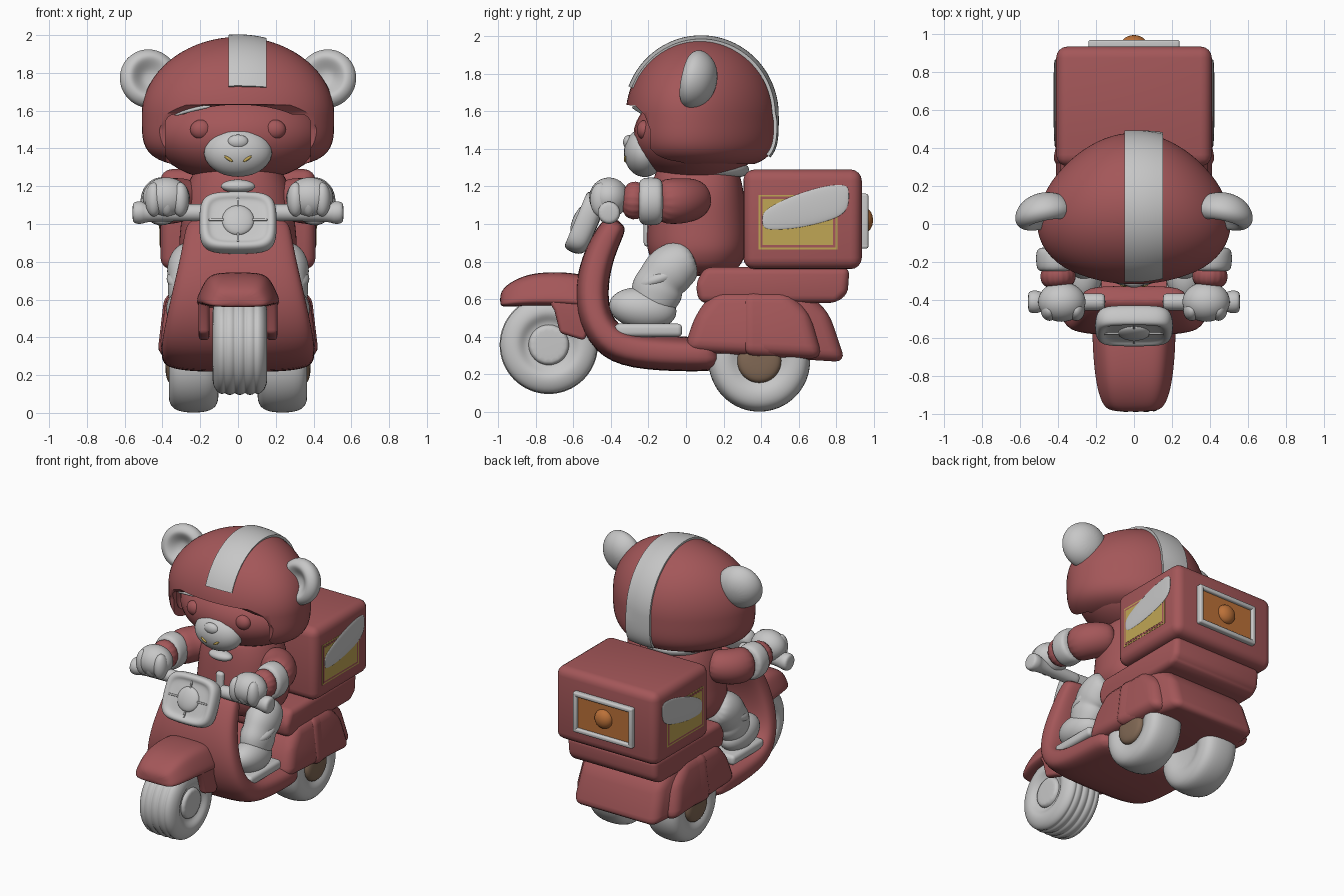
import bpy, bmesh, math
from mathutils import Vector, Matrix

cube = bpy.data.objects.get("Cube")
if cube:
    bpy.data.objects.remove(cube)


def material(name, rgb):
    m = bpy.data.materials.new(name)
    m.use_nodes = True
    m.diffuse_color = (*rgb, 1)
    m.node_tree.nodes["Principled BSDF"].inputs["Base Color"].default_value = (*rgb, 1)
    return m


RED = material("dusty red", (0.37, 0.095, 0.1))
GREY = material("light grey", (0.57, 0.57, 0.57))
YELLOW = material("mustard yellow", (0.53, 0.38, 0.09))
ORANGE = material("burnt orange", (0.5, 0.165, 0.04))
BROWN = material("hub brown", (0.22, 0.14, 0.09))


def finish(ob, mat, angle=40):
    # apply modifiers, colour the part and smooth it
    bpy.ops.object.select_all(action="DESELECT")
    ob.select_set(True)
    bpy.context.view_layer.objects.active = ob
    bpy.ops.object.convert(target="MESH")
    ob.data.materials.clear()
    ob.data.materials.append(mat)
    bpy.ops.object.shade_smooth_by_angle(angle=math.radians(angle))
    return ob


def mesh_object(name, bm):
    bmesh.ops.recalc_face_normals(bm, faces=bm.faces)
    me = bpy.data.meshes.new(name)
    bm.to_mesh(me)
    bm.free()
    ob = bpy.data.objects.new(name, me)
    bpy.context.collection.objects.link(ob)
    return ob


def bevel(ob, width):
    b = ob.modifiers.new("bevel", "BEVEL")
    b.width, b.segments, b.limit_method = width, 4, "ANGLE"
    b.angle_limit = math.radians(20)


def ball(name, loc, r, mat, rot=(0, 0, 0)):
    bpy.ops.mesh.primitive_uv_sphere_add(segments=32, ring_count=20, location=loc, rotation=rot)
    ob = bpy.context.object
    ob.name, ob.scale = name, r
    return finish(ob, mat)


def box(name, loc, size, mat, round=0.0, rot=(0, 0, 0)):
    bm = bmesh.new()
    bmesh.ops.create_cube(bm, size=1)
    bmesh.ops.scale(bm, vec=size, verts=bm.verts)
    ob = mesh_object(name, bm)
    ob.location, ob.rotation_euler = loc, rot
    if round:
        bevel(ob, round)
    return finish(ob, mat)


def slab(name, profile, width, mat, x=0, round=0.04):
    # side profile (y, z) extruded across x; width(y, z) is the half width
    bm = bmesh.new()
    sides = [[bm.verts.new((x + s * width(y, z), y, z)) for y, z in profile] for s in (-1, 1)]
    for ring in sides:
        bm.faces.new(ring)
    n = len(profile)
    for i in range(n):
        j = (i + 1) % n
        bm.faces.new((sides[0][i], sides[0][j], sides[1][j], sides[1][i]))
    ob = mesh_object(name, bm)
    if round:
        bevel(ob, round)
    return finish(ob, mat)


def loft(name, sections, mat, axis=None, p=2, n=16, taper=0):
    # superellipse rings (centre, half width, half depth) joined and subdivided
    bm, rings = bmesh.new(), []
    k = 3 / (2 + math.cos(2 * math.pi / n))
    pts = [Vector(s[0]) for s in sections]
    for i, (c, a, b) in enumerate(sections):
        t = Vector(axis) if axis else pts[min(i + 1, len(pts) - 1)] - pts[max(i - 1, 0)]
        t.normalize()
        ref = Vector((0, 1, 0)) if abs(t.x) > 0.9 else Vector((1, 0, 0))
        u = (ref - t * ref.dot(t)).normalized()
        v = t.cross(u)
        ring = []
        for j in range(n):
            ang = 2 * math.pi * (j + 0.5) / n
            e, f = [math.copysign(abs(q) ** (2 / p), q) for q in (math.cos(ang), math.sin(ang))]
            ring.append(bm.verts.new(pts[i] + k * (u * a * e * (1 + taper * f) + v * b * f)))
        rings.append(ring)
    for r0, r1 in zip(rings, rings[1:]):
        for j in range(n):
            bm.faces.new((r0[j], r0[(j + 1) % n], r1[(j + 1) % n], r1[j]))
    bm.faces.new(rings[0])
    bm.faces.new(rings[-1])
    ob = mesh_object(name, bm)
    ob.modifiers.new("smooth", "SUBSURF").levels = 2
    return finish(ob, mat, 60)


def turned(name, loc, profile, mat, axis):
    # round part: profile of (offset along axis, radius)
    a = Vector(axis)
    return loft(name, [(Vector(loc) + a * d, r, r) for d, r in profile], mat, axis)


# Front wheel with tread grooves
tread = [(-0.11, 0.1), (-0.12, 0.13), (-0.145, 0.16), (-0.145, 0.2), (-0.125, 0.245)]
for gx in (-0.08, -0.027, 0.027, 0.08):
    tread += [(gx - 0.012, 0.262), (gx, 0.248), (gx + 0.012, 0.262)]
tread += [(-d, r) for d, r in reversed(tread[:5])]
turned("front_tire", (0.01, -0.73, 0.357), tread, GREY, (1, 0, 0))
turned("front_hub", (0.01, -0.73, 0.357), [(-0.14, 0.09), (-0.135, 0.115), (0.135, 0.115), (0.14, 0.09)], GREY, (1, 0, 0))

# Rear wheels
for s, side in ((1, "left"), (-1, "right")):
    turned("rear_tire_" + side, (s * 0.235, 0.39, 0.272),
           [(-0.1, 0.1), (-0.135, 0.15), (-0.13, 0.23), (-0.08, 0.272), (0.08, 0.272),
            (0.13, 0.23), (0.135, 0.16), (0.11, 0.12), (0.1, 0.08)], GREY, (s, 0, 0))
    turned("rear_hub_" + side, (s * 0.235, 0.39, 0.272), [(0.05, 0.11), (0.125, 0.125), (0.145, 0.09), (0.15, 0.04)], BROWN, (s, 0, 0))

# Front fender and fork covers
fender = [(-0.99, 0.595, 0.1, 0.03), (-0.965, 0.615, 0.145, 0.055), (-0.87, 0.645, 0.175, 0.08),
          (-0.75, 0.655, 0.19, 0.09), (-0.58, 0.65, 0.2, 0.09), (-0.46, 0.62, 0.19, 0.08)]
loft("front_fender", [((0, y, z), a, b) for y, z, a, b in fender], RED, (0, 1, 0), 4.5, taper=0.22)
for s, side in ((1, "left"), (-1, "right")):
    slab("fork_cover_" + side, [(-0.75, 0.62), (-0.7, 0.54), (-0.67, 0.42), (-0.54, 0.38), (-0.46, 0.6)],
         lambda y, z: 0.028, RED, s * 0.18, 0.02)

# Leg shield sweeping down into the footboard
shield = [(-0.36, 1.02, 0.25, 0.05), (-0.39, 0.98, 0.275, 0.07), (-0.46, 0.85, 0.295, 0.08), (-0.505, 0.68, 0.335, 0.088),
          (-0.495, 0.5, 0.375, 0.09), (-0.4, 0.36, 0.4, 0.1), (-0.22, 0.315, 0.4, 0.095),
          (0.1, 0.305, 0.4, 0.09), (0.2, 0.305, 0.38, 0.08)]
loft("leg_shield", [((0, y, z), a, b) for y, z, a, b in shield], RED, None, 3.5)

# Rear bodywork and seat
slab("side_skirts", [(-0.015, 0.32), (0.05, 0.52), (0.15, 0.645), (0.54, 0.645), (0.66, 0.53), (0.73, 0.28)],
     lambda y, z: 0.42 - 0.12 * (z - 0.3), RED, round=0.07)
slab("tail_skirt", [(0.3, 0.3), (0.3, 0.64), (0.64, 0.64), (0.76, 0.53), (0.85, 0.265)],
     lambda y, z: 0.4 - 0.12 * (z - 0.3) - 0.2 * (y - 0.5), RED, round=0.06)
slab("seat", [(0.07, 0.58), (0.05, 0.68), (0.1, 0.77), (0.87, 0.77), (0.86, 0.63), (0.8, 0.58)],
     lambda y, z: 0.36, RED)

# Cargo box with side panels and tail light
box("cargo_box", (0, 0.62, 1.025), (0.82, 0.63, 0.53), RED, 0.06)
wing = [(0.405, 1.02, 0.004, 0.03), (0.43, 1.025, 0.006, 0.055), (0.5, 1.045, 0.009, 0.075), (0.6, 1.07, 0.01, 0.092),
        (0.75, 1.11, 0.01, 0.097), (0.84, 1.13, 0.008, 0.08), (0.868, 1.15, 0.004, 0.045)]
for s, side in ((1, "left"), (-1, "right")):
    for i, (w, h, m) in enumerate(((0.42, 0.29, YELLOW), (0.4, 0.27, RED), (0.375, 0.245, YELLOW))):
        box(f"side_panel_{side}_{i}", (s * (0.4095 + i * 0.0015), 0.595, 1.01), (0.004, w, h), m)
    loft("wing_badge_" + side, [((s * 0.414, y, z), a, b) for y, z, a, b in wing], GREY, (0, 1, 0))
box("tail_light_panel", (0, 0.938, 1.015), (0.44, 0.02, 0.25), ORANGE)
for s in (1, -1):
    box("tail_frame_bar", (0, 0.945, 1.015 + s * 0.13), (0.48, 0.05, 0.032), GREY, 0.012)
    box("tail_frame_post", (s * 0.224, 0.945, 1.015), (0.032, 0.05, 0.28), GREY, 0.012)
ball("tail_light_bulb", (0, 0.945, 1.02), (0.068, 0.05, 0.068), ORANGE)

# Headlight, tilted back
tilt = Matrix.Rotation(-0.4, 3, "X")


def lamp_at(x, y, z):
    return Vector((0, -0.525, 1.0)) + tilt @ Vector((x, y, z))


housing = [(0.055, 0.15, 0.12), (0.04, 0.19, 0.155), (0.0, 0.205, 0.17), (-0.05, 0.2, 0.167), (-0.07, 0.18, 0.15),
           (-0.065, 0.158, 0.127), (-0.05, 0.145, 0.115), (-0.055, 0.05, 0.04)]
loft("headlight_housing", [(lamp_at(0, d, 0), a, b) for d, a, b in housing], GREY, tilt @ Vector((0, -1, 0)), 4)
for s in (1, -1):
    for name, at, size in (("across", (s * 0.11, -0.055, 0), (0.09, 0.016, 0.012)),
                           ("upright", (0, -0.055, s * 0.1), (0.012, 0.016, 0.05))):
        box("headlight_spoke_" + name, lamp_at(*at), size, GREY, 0.003, (-0.4, 0, 0))
ball("headlight_lens", lamp_at(0, -0.05, 0), (0.085, 0.032, 0.085), GREY, (-0.4, 0, 0))

# Rider body
loft("torso", [((0, 0.06, z), a, b) for z, a, b in
               ((0.72, 0.24, 0.2), (0.82, 0.3, 0.25), (0.88, 0.315, 0.27), (1.0, 0.3, 0.265),
                (1.15, 0.29, 0.25), (1.25, 0.25, 0.23), (1.34, 0.19, 0.2))], RED, (0, 0, 1), 2.3)
loft("collar", [((0, 0.09, z), a, a) for z, a in ((1.24, 0.2), (1.265, 0.24), (1.3, 0.25), (1.33, 0.22))], GREY, (0, 0, 1))
box("jacket_zip", (0, -0.2, 0.98), (0.06, 0.05, 0.2), GREY, 0.02)
ball("scarf_knot", (0, -0.2, 1.2), (0.09, 0.05, 0.035), GREY)

for s, side in ((1, "left"), (-1, "right")):
    # Arms, cuffs and hands
    loft("sleeve_" + side, [((s * 0.22, 0.07, 1.14), 0.09, 0.09), ((s * 0.29, 0.03, 1.13), 0.12, 0.115),
                            ((s * 0.37, -0.04, 1.12), 0.125, 0.122), ((s * 0.405, -0.17, 1.12), 0.11, 0.12)], RED)
    loft("cuff_" + side, [((s * x, y, 1.12), a, b) for x, y, a, b in
                          ((0.405, -0.12, 0.09, 0.1), (0.405, -0.14, 0.113, 0.128),
                           (0.405, -0.235, 0.11, 0.128), (0.405, -0.255, 0.09, 0.1))], GREY, (0, 1, 0))
    loft("wrist_" + side, [((s * 0.405, -0.2, 1.12), 0.1, 0.11), ((s * 0.395, -0.35, 1.13), 0.1, 0.105)], RED)
    ball("hand_" + side, (s * 0.38, -0.41, 1.14), (0.125, 0.105, 0.107), GREY)
    for fx in (0.305, 0.375, 0.445):
        ball("finger_" + side, (s * fx, -0.455, 1.13), (0.046, 0.055, 0.09), GREY)
    # Handlebar
    turned("grip_" + side, (0, -0.41, 1.06), [(0.15, 0.045), (0.18, 0.045), (0.49, 0.045), (0.5, 0.06), (0.545, 0.06), (0.56, 0.045)],
           GREY, (s, 0, 0))
    # Padded legs and shoes
    loft("leg_" + side, [((s * x, y, z), a, b) for x, y, z, a, b in
                         ((0.23, 0.04, 0.82, 0.1, 0.1), (0.25, -0.04, 0.79, 0.12, 0.13), (0.265, -0.1, 0.74, 0.115, 0.14),
                          (0.265, -0.13, 0.7, 0.1, 0.125), (0.265, -0.15, 0.66, 0.11, 0.14),
                          (0.265, -0.17, 0.6, 0.1, 0.13), (0.265, -0.19, 0.54, 0.09, 0.1))], GREY)
    ball("knee_pad_" + side, (s * 0.265, -0.14, 0.71), (0.113, 0.145, 0.055), GREY, (0.35, 0, 0))
    ball("shoe_" + side, (s * 0.27, -0.23, 0.55), (0.11, 0.18, 0.11), GREY, (-0.15, 0, 0))
    box("sole_" + side, (s * 0.27, -0.2, 0.435), (0.2, 0.36, 0.07), GREY, 0.025)
    # Ears with a dished front, turned slightly inward
    ear = turned("ear_" + side, (0, 0, 0), [(0.0, 0.02), (-0.01, 0.05), (-0.045, 0.09), (-0.055, 0.12), (-0.02, 0.16),
                                           (0.03, 0.157), (0.09, 0.115), (0.12, 0.04)], GREY, (0, 1, 0))
    ear.location, ear.rotation_euler = (s * 0.47, 0.045, 1.77), (-0.2, 0, -s * 0.2)
    # Closed eyes and smile
    ball("eye_" + side, (s * 0.195, -0.22, 1.5), (0.058, 0.042, 0.052), RED)
    ball("smile_" + side, (s * 0.05, -0.323, 1.345), (0.027, 0.008, 0.008), YELLOW, (0, -s * 0.6, 0))

# Face
ball("head", (0, 0.06, 1.47), (0.45, 0.34, 0.25), RED)
ball("muzzle", (0, -0.22, 1.38), (0.18, 0.11, 0.13), GREY)
ball("nose", (0, -0.305, 1.435), (0.055, 0.03, 0.038), GREY)


def helmet_point(v, k=1.0):
    # unit sphere to helmet shape: broad brow, narrower back, rounded rim below
    f = 1 if v.z > 0 else max(math.hypot(v.x, v.y), 0.01) ** -0.5
    h = 0.41 * v.z if v.z > 0 else -0.28 * abs(v.z) ** 0.5
    return Vector((0.5 * k * f * v.x * (1 - 0.2 * f * v.y), 0.08 + 0.4 * k * f * v.y, 1.58 + k * h))


# Open-faced helmet: trimmed shell with the face opening cut away
bm = bmesh.new()
bmesh.ops.create_uvsphere(bm, u_segments=64, v_segments=64, radius=1)
for v in bm.verts:
    v.co = helmet_point(v.co)
bmesh.ops.bisect_plane(bm, geom=bm.verts[:] + bm.edges[:] + bm.faces[:], plane_co=(0, 0, 1.32),
                       plane_no=(0, 0, -1), clear_outer=True)
helmet = mesh_object("helmet", bm)
shell = helmet.modifiers.new("shell", "SOLIDIFY")
shell.thickness, shell.offset = 0.045, -1
cutters = [slab("visor_cutter", [(-1, 1.0), (-0.19, 1.0), (-0.19, 1.5), (-0.22, 1.58), (-0.27, 1.63), (-1, 1.67)],
                lambda y, z: 0.8, RED, round=0),
           box("cheek_cutter", (0, -0.5, 1.27), (0.77, 1.0, 0.62), RED, 0.05)]
for cutter in cutters:
    cut = helmet.modifiers.new("opening", "BOOLEAN")
    cut.object, cut.operation, cut.solver = cutter, "DIFFERENCE", "EXACT"
finish(helmet, RED)
for cutter in cutters:
    bpy.data.objects.remove(cutter)
loft("helmet_lining", [((-0.34, -0.21, 1.575), 0.01, 0.01), ((-0.25, -0.25, 1.605), 0.01, 0.01),
                       ((-0.14, -0.285, 1.625), 0.01, 0.01)], GREY)

# Helmet stripe, slightly off centre
bm, rows = bmesh.new(), []
for i in range(61):
    t = math.radians(21 + i * 196 / 60)
    row = []
    for j in range(7):
        x = -0.05 + 0.2 * j / 6
        q = math.sqrt(1 - (x / 0.5) ** 2)
        co = helmet_point(Vector((0, -q * math.cos(t), q * math.sin(t))), 1.012)
        row.append(bm.verts.new((x, co.y, co.z)))
    rows.append(row)
for a, b in zip(rows, rows[1:]):
    for j in range(6):
        bm.faces.new((a[j], a[j + 1], b[j + 1], b[j]))
stripe = mesh_object("helmet_stripe", bm)
band = stripe.modifiers.new("band", "SOLIDIFY")
band.thickness, band.offset = 0.018, 0
finish(stripe, GREY)
